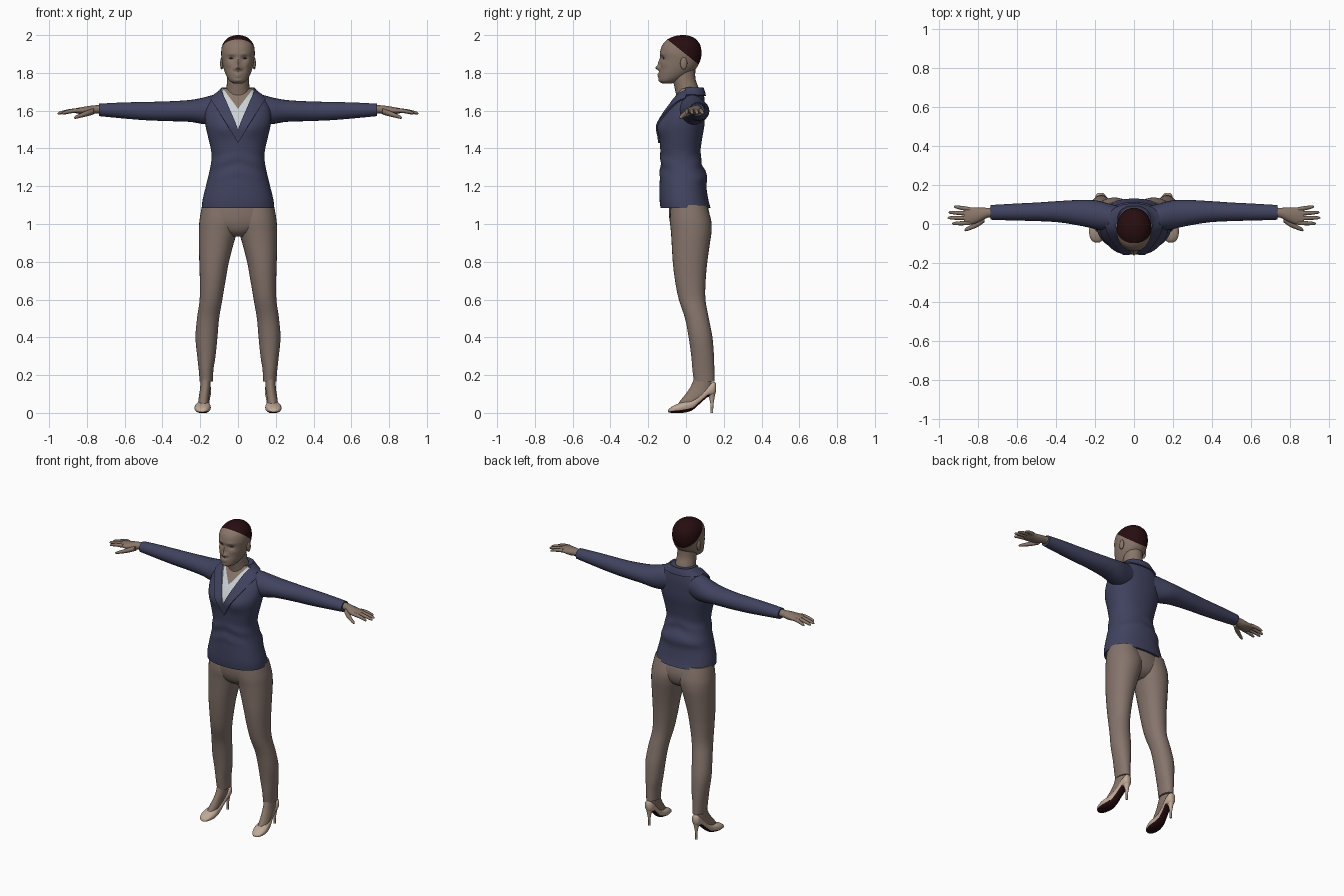
import bpy, bmesh, math
from mathutils import Vector

default_cube = bpy.data.objects.get("Cube")
if default_cube:
    bpy.data.objects.remove(default_cube, do_unlink=True)


def material(name, *rgb):
    mat = bpy.data.materials.new(name)
    mat.use_nodes = True
    mat.diffuse_color = (*rgb, 1)
    shader = mat.node_tree.nodes["Principled BSDF"]
    shader.inputs["Base Color"].default_value = (*rgb, 1)
    shader.inputs["Roughness"].default_value = 0.7
    return mat


SKIN = material("brown skin", .25, .18, .14)
HAIR = material("dark hair", .02, .004, .005)
NAVY = material("navy cloth", .052, .056, .115)
SHIRT = material("pale shirt", .6, .64, .67)
TAUPE = material("taupe cloth", .235, .175, .148)
SHOE = material("beige leather", .52, .4, .31)
SOLE = material("dark sole", .02, .004, .005)
EYE = material("dark eye", .05, .035, .03)
SIDES = (("left_", 1), ("right_", -1))


def smooth_rings(rings, steps):
    """Catmull-Rom interpolation between the given rings."""
    out = []
    for i in range(len(rings) - 1):
        quad = [rings[max(0, min(len(rings) - 1, i + k))] for k in (-1, 0, 1, 2)]
        for s in range(steps):
            t = s / steps
            out.append([b + (c - a) * t / 2 + (a - 2.5 * b + 2 * c - d / 2) * t * t
                        + (1.5 * (b - c) + (d - a) / 2) * t ** 3
                        for a, b, c, d in zip(*quad)])
    return out + [rings[-1]]


def loft(axis, rings, side=1, n=24, steps=4, power=1.0):
    """Rings are (position, low a, high a, low b, high b) across the axis."""
    bm = bmesh.new()
    loops = []
    for t, a0, a1, b0, b1 in smooth_rings(rings, steps):
        loop = []
        for k in range(n):
            ang = math.tau * k / n
            c, s = math.cos(ang), math.sin(ang)
            a = (a0 + a1) / 2 + (a1 - a0) / 2 * math.copysign(abs(c) ** power, c)
            b = (b0 + b1) / 2 + (b1 - b0) / 2 * math.copysign(abs(s) ** power, s)
            x, y, z = {"x": (t, a, b), "y": (a, t, b), "z": (a, b, t)}[axis]
            loop.append(bm.verts.new((x * side, y, z)))
        loops.append(loop)
    for low, high in zip(loops, loops[1:]):
        for k in range(n):
            j = (k + 1) % n
            bm.faces.new((low[k], low[j], high[j], high[k]))
    bm.faces.new(loops[0])
    bm.faces.new(loops[-1])
    bmesh.ops.recalc_face_normals(bm, faces=bm.faces)
    return bm


def finish(bm, name, *mats):
    mesh = bpy.data.meshes.new(name)
    bm.to_mesh(mesh)
    bm.free()
    for mat in mats:
        mesh.materials.append(mat)
    obj = bpy.data.objects.new(name, mesh)
    bpy.context.collection.objects.link(obj)
    bpy.ops.object.select_all(action="DESELECT")
    obj.select_set(True)
    bpy.context.view_layer.objects.active = obj
    bpy.ops.object.shade_smooth_by_angle(angle=math.radians(50))
    return obj


def bump(bm, bumps, limit):
    """Push the front surface in or out with soft round bumps."""
    for v in bm.verts:
        if v.co.y < limit:
            x, z = v.co.x, v.co.z
            v.co.y += sum(d * math.exp(-((x - cx) / sx) ** 2 - ((z - cz) / sz) ** 2)
                          for cx, cz, sx, sz, d in bumps)


def cut(bm, point, normal, keep=lambda c: True):
    faces = [f for f in bm.faces if keep(f.calc_center_median())]
    geom = set(faces)
    for f in faces:
        geom.update(f.edges, f.verts)
    bmesh.ops.bisect_plane(bm, geom=list(geom), plane_co=point, plane_no=normal, dist=1e-5)


def raise_faces(bm, faces, height):
    made = bmesh.ops.extrude_face_region(bm, geom=faces)["geom"]
    bm.normal_update()
    verts = [v for v in made if isinstance(v, bmesh.types.BMVert)]
    for v, normal in [(v, v.normal.copy()) for v in verts]:
        v.co += normal * height


def symmetric(rows):
    return [(z, -w, w, front, back) for z, w, front, back in rows]


# Jacket body, with shirt and neckline cut into the front
bm = loft("z", symmetric([
    (1.085, .192, -.135, .13), (1.13, .187, -.14, .118), (1.2, .17, -.14, .108),
    (1.25, .158, -.139, .112), (1.32, .143, -.136, .085), (1.38, .141, -.136, .077),
    (1.45, .156, -.14, .085), (1.52, .172, -.143, .097), (1.58, .176, -.118, .1),
    (1.63, .165, -.085, .1), (1.67, .135, -.06, .097), (1.695, .1, -.045, .093),
    (1.718, .078, -.035, .085)]), n=64, power=.88)
bump(bm, [(s * .075, 1.51, .05, .05, -.014) for s in (1, -1)], -.03)
for v in bm.verts:
    fold = math.sin(v.co.z * 75 + abs(v.co.x) * 25) * math.exp(-((v.co.z - 1.31) / .06) ** 2)
    v.co.y += .004 * fold * (1 if v.co.y > 0 else -1)
is_front = lambda c: c.y < 0
necklines = {"skin": (1.61, .74), "shirt": (1.5, .42), "lapel": (1.43, .62)}
for base, slope in necklines.values():
    for s in (1, -1):
        cut(bm, (0, 0, base), (s, 0, -slope), is_front)
for x in (.003, .009):
    cut(bm, (x, 0, 0), (1, 0, 0), lambda c: c.y < 0 and c.z < 1.47)
lapel, seam = [], []
for f in bm.faces:
    c = f.calc_center_median()
    inside = {k: c.y < 0 and abs(c.x) < (c.z - b) * m for k, (b, m) in necklines.items()}
    f.material_index = 2 if inside["skin"] else 1 if inside["shirt"] else 0
    if inside["lapel"] and not inside["shirt"] and not inside["skin"]:
        lapel.append(f)
    elif c.y >= 0 and c.z > 1.675 and f.normal.z < .98:
        lapel.append(f)
    elif .003 < c.x < .009 and c.y < 0 and 1.09 < c.z < 1.43:
        seam.append(f)
raise_faces(bm, lapel, .009)
raise_faces(bm, seam, -.006)
finish(bm, "jacket_body", NAVY, SHIRT, SKIN)

# Neck
finish(loft("z", symmetric([
    (1.6, .07, -.06, .06), (1.67, .066, -.052, .07), (1.72, .061, -.06, .066),
    (1.77, .058, -.07, .05), (1.83, .058, -.07, .05)])), "neck", SKIN)

# Head with modelled face and a close-cropped hairline
bm = loft("z", symmetric([
    (1.744, .024, -.125, -.075), (1.757, .044, -.141, -.04), (1.785, .062, -.143, .012),
    (1.825, .077, -.138, .055), (1.87, .086, -.135, .077), (1.91, .089, -.137, .082),
    (1.95, .082, -.124, .074), (1.98, .06, -.094, .05), (1.995, .033, -.058, .02),
    (2, .008, -.024, -.006)]), n=72, steps=6, power=.94)
face = [(0, 1.826, .014, .012, -.021), (0, 1.852, .009, .024, -.012),
        (0, 1.793, .02, .006, -.009), (0, 1.781, .018, .006, -.007),
        (0, 1.761, .02, .01, -.004)]
for s in (1, -1):
    face += [(s * .034, 1.877, .017, .012, .011), (s * .034, 1.9, .022, .008, -.004),
             (s * .016, 1.822, .007, .007, -.008), (s * .05, 1.845, .018, .016, -.004)]
bump(bm, face, -.045)
hair_point, hair_normal = Vector((0, -.085, 1.966)), Vector((0, .8, 1))
cut(bm, hair_point, hair_normal)
for f in bm.faces:
    f.material_index = int((f.calc_center_median() - hair_point).dot(hair_normal) > 0)
finish(bm, "head", SKIN, HAIR)


def ball(name, centre, size, mat):
    bm = bmesh.new()
    bmesh.ops.create_uvsphere(bm, u_segments=16, v_segments=10, radius=1)
    for v in bm.verts:
        v.co = Vector(centre) + Vector(size) * v.co
        v.co = Vector(v.co)
    finish(bm, name, mat)


def ellipsoid(name, centre, size, mat):
    bm = bmesh.new()
    bmesh.ops.create_uvsphere(bm, u_segments=16, v_segments=10, radius=1)
    bmesh.ops.scale(bm, verts=bm.verts, vec=size)
    bmesh.ops.translate(bm, verts=bm.verts, vec=centre)
    finish(bm, name, mat)


# Hips
finish(loft("z", symmetric([
    (.935, .06, -.035, .07), (.96, .13, -.065, .105), (1, .19, -.083, .123),
    (1.05, .195, -.09, .125), (1.12, .175, -.09, .108)]), n=40), "trouser_hips", TAUPE)

FINGERS = {"index": (.006, .932, .002), "middle": (.03, .955, .032),
           "ring": (.053, .95, .06), "little": (.075, .922, .089)}

for label, s in SIDES:
    ellipsoid(label + "ear", (s * .086, -.012, 1.85), (.009, .019, .032), SKIN)
    ellipsoid(label + "eye", (s * .034, -.115, 1.877), (.013, .008, .005), EYE)

    # Sleeve
    finish(loft("x", [
        (.07, -.03, .09, 1.54, 1.685), (.13, -.035, .105, 1.525, 1.683),
        (.19, -.028, .12, 1.53, 1.668), (.26, -.012, .124, 1.541, 1.656),
        (.38, .008, .118, 1.545, 1.649), (.5, .015, .11, 1.55, 1.646),
        (.62, .018, .104, 1.56, 1.643), (.735, .022, .097, 1.571, 1.637)], s),
        label + "sleeve", NAVY)

    # Hand
    finish(loft("x", [
        (.71, .032, .085, 1.585, 1.63), (.75, .032, .083, 1.585, 1.629),
        (.79, .012, .085, 1.578, 1.625), (.83, -.002, .085, 1.581, 1.618),
        (.86, -.003, .083, 1.587, 1.612), (.872, .005, .075, 1.592, 1.608)], s, 20),
        label + "palm", SKIN)
    for finger, (root, tip_x, tip_y) in FINGERS.items():
        rings = []
        for t, r in ((0, .011), (.35, .011), (.7, .0095), (.93, .007), (1, .002)):
            x, y, z = .84 + (tip_x - .84) * t, root + (tip_y - root) * t, 1.601 - .016 * t * t
            rings.append((x, y - r, y + r, z - r, z + r))
        finish(loft("x", rings, s, 12, 3), label + finger + "_finger", SKIN)
    finish(loft("x", [
        (.765, .01, .05, 1.58, 1.612), (.8, -.015, .02, 1.57, 1.6),
        (.835, -.029, -.005, 1.562, 1.585), (.86, -.037, -.018, 1.557, 1.573),
        (.868, -.036, -.028, 1.56, 1.566)], s, 12), label + "thumb", SKIN)

    # Trouser leg
    finish(loft("z", [
        (.165, .133, .203, .042, .152), (.23, .13, .208, .034, .15),
        (.3, .119, .216, .028, .148), (.4, .109, .225, .014, .14),
        (.5, .1, .217, -.005, .121), (.6, .083, .203, -.038, .103),
        (.7, .066, .202, -.058, .104), (.8, .048, .205, -.07, .113),
        (.9, .022, .207, -.076, .127), (.96, .004, .207, -.08, .135),
        (1.02, -.01, .204, -.085, .133), (1.1, .01, .19, -.08, .11)], s, 32, power=.95),
        label + "trouser_leg", TAUPE)

    # Foot
    finish(loft("z", [
        (.035, .16, .212, -.05, .03), (.065, .155, .21, -.03, .07),
        (.1, .15, .205, -.002, .12), (.14, .145, .2, .025, .135),
        (.2, .145, .198, .05, .135)], s), label + "foot", SKIN)

    # Pump with a dark underside and a thin heel
    bm = loft("y", [
        (-.095, .178, .2, .004, .014), (-.085, .164, .216, .001, .026),
        (-.06, .151, .228, 0, .041), (-.02, .144, .229, 0, .057),
        (.03, .15, .216, .012, .07), (.075, .149, .204, .05, .103),
        (.115, .142, .2, .084, .142), (.145, .145, .197, .094, .164),
        (.158, .158, .186, .108, .158)], s, 32, power=.85)
    for f in bm.faces:
        f.material_index = int(f.normal.z < -.45 and f.calc_center_median().y < .125)
    finish(bm, label + "shoe", SHOE, SOLE)
    finish(loft("z", [
        (0, .164, .178, .13, .144), (.04, .164, .178, .13, .145),
        (.08, .157, .185, .122, .151), (.11, .148, .194, .105, .157)], s, 12),
        label + "shoe_heel", SHOE)
